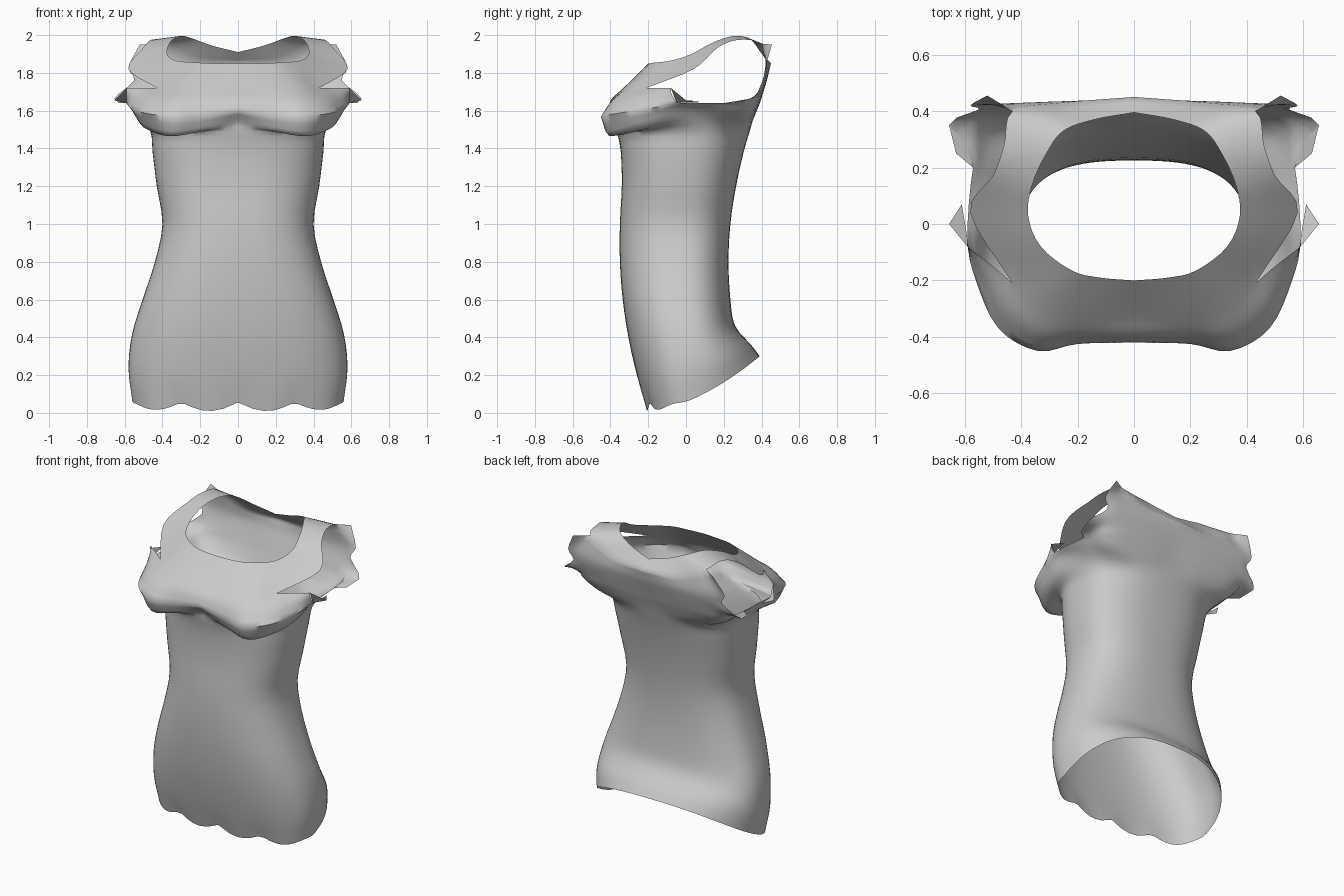
import bpy, bmesh, math
from mathutils import Vector

if "Cube" in bpy.data.objects:
    bpy.data.objects.remove(bpy.data.objects["Cube"])

STEP = 4  # samples per control interval


def spline(pts, k=STEP):
    """Smooth curve through control points."""
    p = [Vector(q) for q in pts]
    p = [2 * p[0] - p[1]] + p + [2 * p[-1] - p[-2]]
    out = []
    for i in range(1, len(p) - 2):
        a, b, c, d = p[i - 1:i + 3]
        for j in range(k):
            t = j / k
            out.append(0.5 * (2 * b + (c - a) * t + (2 * a - 5 * b + 4 * c - d) * t * t
                              + (3 * b - a - 3 * c + d) * t ** 3))
    return out + [p[-2].copy()]


def loft(bm, rows, k=3):
    """Skin a stack of equally sampled rows."""
    cols = [spline(c, k) for c in zip(*rows)]
    grid = [[bm.verts.new(v) for v in col] for col in cols]
    for a, b in zip(grid, grid[1:]):
        for i in range(len(a) - 1):
            bm.faces.new((a[i], b[i], b[i + 1], a[i + 1]))


def ring(zf, zb, w, f, b, s):
    """Half cross-section from front centre to back centre."""
    pts = []
    for i in range(9 * STEP + 1):
        a = math.pi * i / (9 * STEP)
        x = w * abs(math.sin(a)) ** 0.8
        c = math.cos(a)
        y = s + (f - s if c > 0 else b - s) * abs(c) ** 0.8
        t = (y - f) / (b - f)
        pts.append(Vector((0 if i in (0, 9 * STEP) else x, y, zf + (zb - zf) * t ** 1.7)))
    return pts


bm = bmesh.new()

# torso rings: front z, back z, half width, front y, back y, side y
rings = [ring(*r) for r in (
    (0.01, 0.30, 0.56, -0.21, 0.39, 0.02),
    (0.20, 0.36, 0.58, -0.26, 0.345, 0.01),
    (0.40, 0.46, 0.56, -0.305, 0.26, 0.0),
    (0.60, 0.60, 0.505, -0.335, 0.235, -0.02),
    (0.80, 0.80, 0.44, -0.35, 0.225, -0.03),
    (1.00, 1.00, 0.40, -0.35, 0.235, -0.03),
    (1.20, 1.20, 0.43, -0.34, 0.265, -0.02),
    (1.38, 1.38, 0.452, -0.345, 0.305, 0.0),
    (1.49, 1.50, 0.465, -0.365, 0.34, 0.02))]
# scalloped front hem
for v in rings[0]:
    if v.y < 0:
        v.z += 0.045 * (1 - abs(math.sin(math.pi * v.x / 0.3))) * min(1, -v.y / 0.1)

# bust underside and bust line, running round under the arm to the back
lip = spline([(0, -.37, 1.54), (.2, -.39, 1.49), (.36, -.40, 1.465), (.48, -.27, 1.50), (.53, -.12, 1.55),
              (.53, .03, 1.60), (.52, .2, 1.59), (.46, .32, 1.57), (.25, .36, 1.57), (0, .36, 1.57)])
bust = spline([(0, -.42, 1.60), (.2, -.425, 1.57), (.34, -.45, 1.57), (.48, -.37, 1.585), (.56, -.2, 1.61),
               (.59, -.05, 1.64), (.57, .2, 1.64), (.52, .36, 1.64), (.25, .39, 1.64), (0, .385, 1.64)])
loft(bm, rings + [lip, bust])

# front panel up to the slit
front = spline([(0, -.34, 1.71), (.2, -.34, 1.71), (.34, -.30, 1.715), (.43, -.21, 1.72)])
slit_low = front + spline([(.43, -.21, 1.72), (.5, -.15, 1.72), (.59, -.08, 1.72)])[1:]
mid = [(a + b) / 2 + Vector((0, -.012, .01)) for a, b in zip(bust, slit_low)]
loft(bm, [bust[:21], mid, slit_low])

# yoke and shoulder strap: outer edge to neckline
outer = front + spline([(.43, -.21, 1.72), (.58, .04, 1.82), (.50, .17, 1.935), (.46, .28, 1.975),
                        (.43, .4, 1.955), (.25, .43, 1.86), (0, .45, 1.85)])[1:]
neck = spline([(0, -.2, 1.85), (.12, -.19, 1.85), (.22, -.165, 1.855), (.33, -.08, 1.865), (.375, .03, 1.90),
               (.36, .14, 1.96), (.31, .25, 1.995), (.25, .33, 1.985), (.14, .37, 1.945), (0, .395, 1.91)])
loft(bm, [outer, neck])

# back panel with the torn sleeve edge
corner, strap_end = Vector((.52, .455, 1.95)), outer[28]
top = [corner.lerp(strap_end, i / STEP) for i in range(STEP)] + outer[28:]
loft(bm, [bust[24:],
          spline([(.655, .35, 1.665), (.5, .395, 1.70), (.25, .41, 1.70), (0, .405, 1.70)]),
          spline([(.55, .405, 1.76), (.48, .42, 1.77), (.25, .43, 1.77), (0, .43, 1.77)]),
          spline([(.58, .42, 1.83), (.48, .425, 1.84), (.25, .435, 1.81), (0, .44, 1.81)]),
          top])

# small sleeve flaps beside the armhole
for flap in (((.59, -.05, 1.64), (.59, -.08, 1.72), (.655, 0, 1.655), (.61, .07, 1.65)),
             ((.57, .2, 1.64), (.63, .25, 1.64), (.655, .35, 1.665), (.60, .30, 1.65))):
    bm.faces.new([bm.verts.new(p) for p in flap])

bmesh.ops.remove_doubles(bm, verts=bm.verts[:], dist=0.003)
bmesh.ops.recalc_face_normals(bm, faces=bm.faces[:])
mesh = bpy.data.meshes.new("shirt")
bm.to_mesh(mesh)
bm.free()
shirt = bpy.data.objects.new("shirt", mesh)
bpy.context.collection.objects.link(shirt)

# cloth colour
grey = bpy.data.materials.new("grey cloth")
grey.diffuse_color = (0.6, 0.6, 0.6, 1)
grey.use_nodes = True
grey.node_tree.nodes["Principled BSDF"].inputs["Base Color"].default_value = grey.diffuse_color
mesh.materials.append(grey)

mirror = shirt.modifiers.new("mirror", 'MIRROR')
mirror.merge_threshold = 0.002
bpy.context.view_layer.objects.active = shirt
shirt.select_set(True)
bpy.ops.object.shade_smooth_by_angle(angle=math.radians(60))
